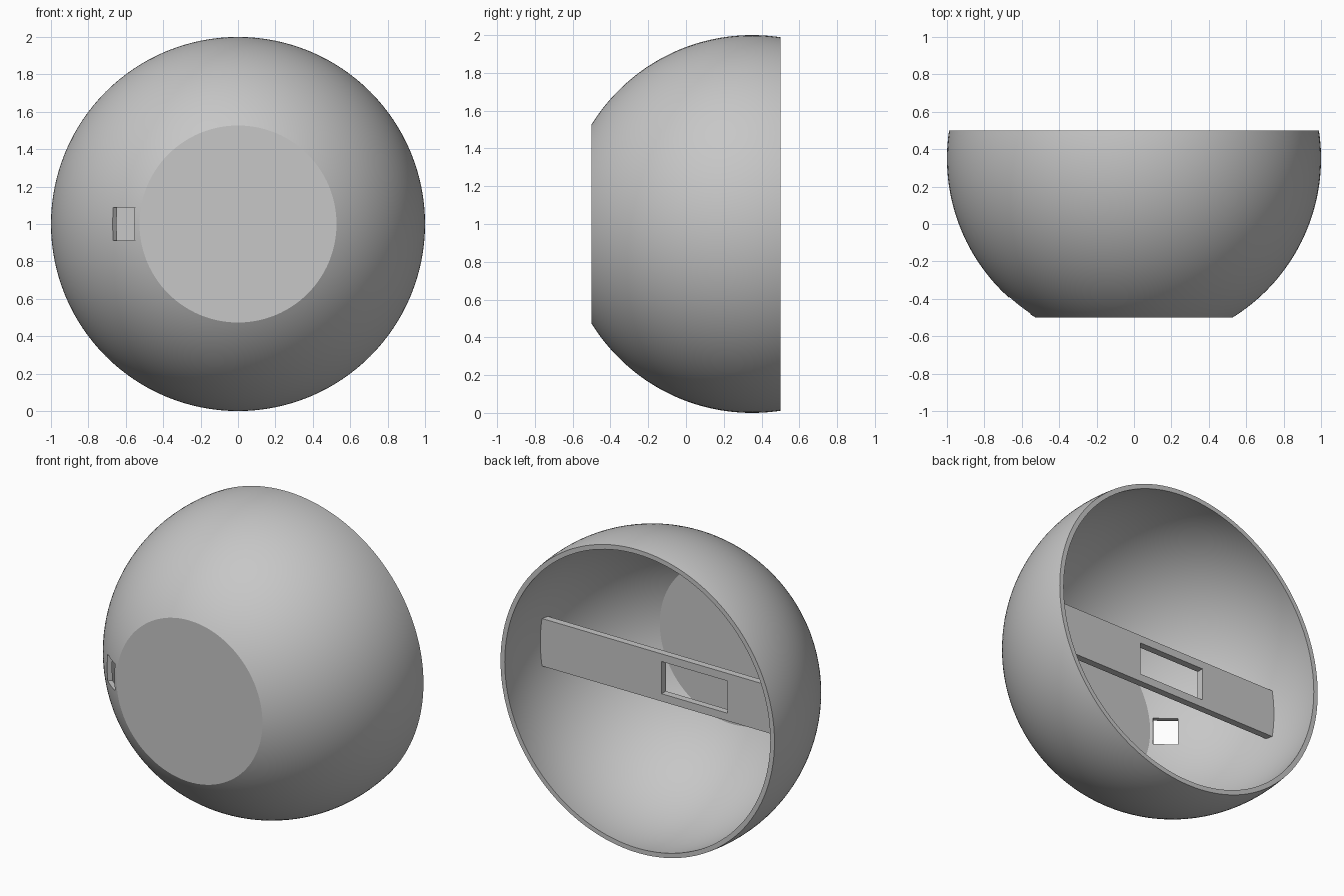
import bpy, bmesh, math
from mathutils import Vector, Matrix

if "Cube" in bpy.data.objects:
    bpy.data.objects.remove(bpy.data.objects["Cube"], do_unlink=True)

CENTRE = Vector((0, 0.35, 1))   # centre of the spherical shell
OUTER, INNER, WALL = 1.0, 0.97, 0.03
FRONT, BACK = -0.85, 0.15       # cut planes, relative to the centre

grey = bpy.data.materials.new("plain_grey")
grey.use_nodes = True
grey.diffuse_color = (0.57, 0.57, 0.57, 1)
grey.node_tree.nodes["Principled BSDF"].inputs["Base Color"].default_value = grey.diffuse_color


def add_object(name, bm):
    bmesh.ops.recalc_face_normals(bm, faces=bm.faces)
    mesh = bpy.data.meshes.new(name)
    bm.to_mesh(mesh)
    bm.free()
    mesh.materials.append(grey)
    obj = bpy.data.objects.new(name, mesh)
    bpy.context.collection.objects.link(obj)
    return obj


def arc(radius, y_start, y_end, steps=48):
    """Points (distance from axis, y) along a circle."""
    a, b = math.asin(y_start / radius), math.asin(y_end / radius)
    angles = [a + (b - a) * i / steps for i in range(steps + 1)]
    return [(radius * math.cos(t), radius * math.sin(t)) for t in angles]


def lathe(name, profile, segments=128):
    """Revolve a profile about the front-to-back axis."""
    bm = bmesh.new()
    verts = [bm.verts.new((r, y, 0)) for r, y in profile]
    edges = [bm.edges.new(pair) for pair in zip(verts, verts[1:])]
    bmesh.ops.spin(bm, geom=verts + edges, cent=(0, 0, 0), axis=(0, 1, 0),
                   angle=2 * math.pi, steps=segments, use_duplicate=False)
    bmesh.ops.remove_doubles(bm, verts=bm.verts, dist=0.0001)
    bmesh.ops.translate(bm, verts=bm.verts, vec=CENTRE)
    return add_object(name, bm)


def box(name, centre, size, turn=0):
    bm = bmesh.new()
    place = Matrix.Translation(centre) @ Matrix.Rotation(turn, 4, "Z") @ Matrix.Diagonal((*size, 1))
    bmesh.ops.create_cube(bm, size=1, matrix=place)
    return add_object(name, bm)


def activate(obj):
    bpy.ops.object.select_all(action="DESELECT")
    obj.select_set(True)
    bpy.context.view_layer.objects.active = obj


def carve(obj, cutter, operation):
    cutter.hide_render = True
    mod = obj.modifiers.new("carve", "BOOLEAN")
    mod.operation, mod.object, mod.solver = operation, cutter, "EXACT"
    activate(obj)
    bpy.ops.object.modifier_apply(modifier=mod.name)
    bpy.data.objects.remove(cutter, do_unlink=True)


# Thin shell: outer wall, open rim, inner wall, flat front disc
profile = [(0, FRONT)] + arc(OUTER, FRONT, BACK)
profile += arc(INNER, BACK, FRONT + WALL) + [(0, FRONT + WALL)]
shell = lathe("round_shell", profile)

# Small slot through the wall beside the flat front, cut on the diagonal
out = Vector((-1, -1, 0)).normalized()
side = Vector((1, -1, 0)).normalized()
slot = box("slot_cutter", CENTRE + out * 1.0 + side * 0.1235, (0.145, 0.4, 0.175), -math.pi / 4)
carve(shell, slot, "DIFFERENCE")

# Crossbar with a rectangular opening, ends rounded to sit in the wall
bar = box("crossbar", (0, 0.125, 1), (2.2, 0.045, 0.31))
limit = 0.98
ball = lathe("ball_cutter", [(0, -limit)] + arc(limit, -0.97, 0.97) + [(0, limit)])
carve(bar, ball, "INTERSECT")
carve(bar, box("opening_cutter", (-0.164, 0.125, 1), (0.475, 0.2, 0.21)), "DIFFERENCE")

for obj in (shell, bar):
    activate(obj)
    bpy.ops.object.shade_smooth_by_angle(angle=math.radians(20))
